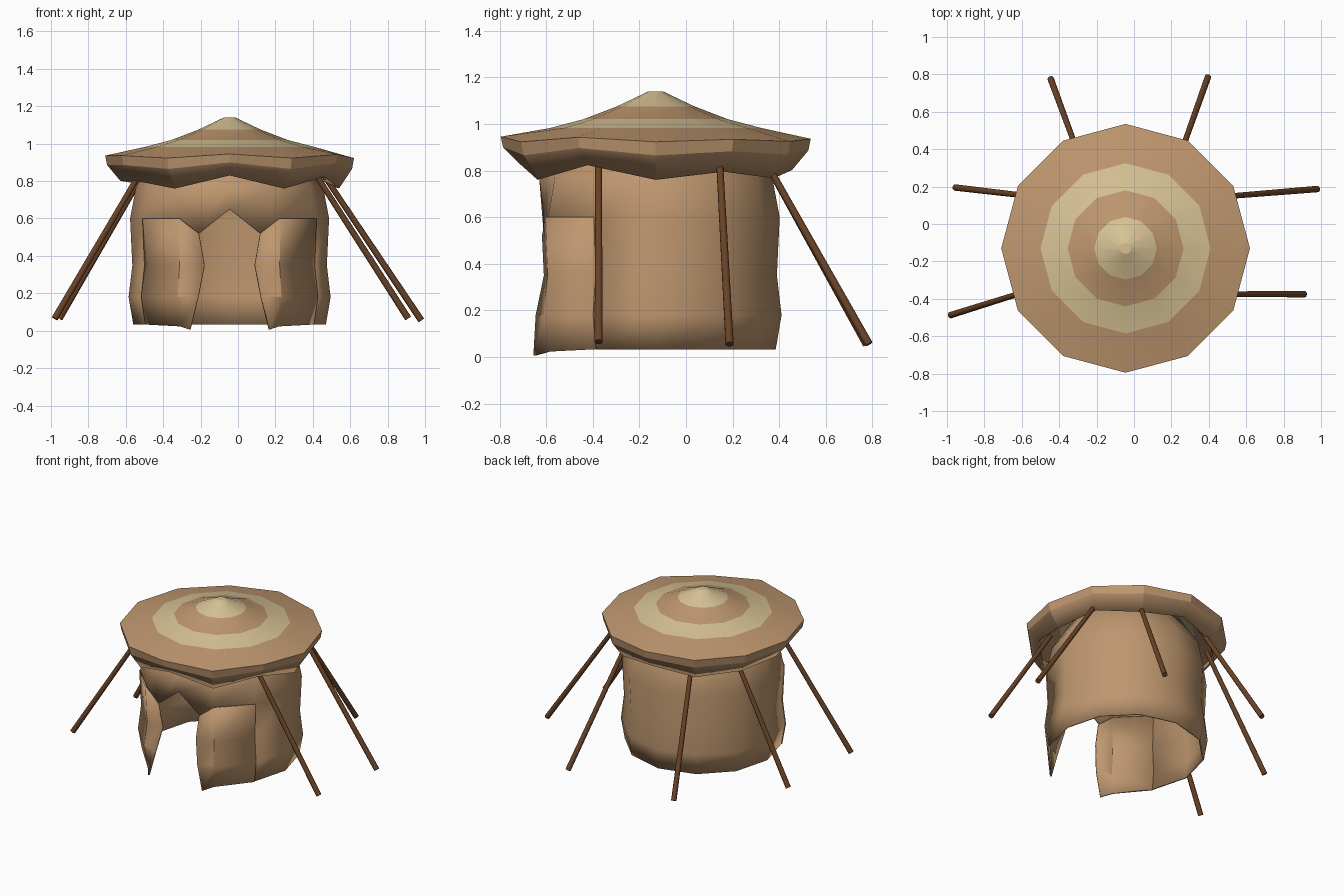
import bpy, bmesh, math
from mathutils import Vector

if "Cube" in bpy.data.objects:
    bpy.data.objects.remove(bpy.data.objects["Cube"])

CX, CY = -0.045, -0.13


def mat(name, r, g, b):
    m = bpy.data.materials.new(name)
    m.diffuse_color = (r, g, b, 1)
    m.use_nodes = True
    m.node_tree.nodes["Principled BSDF"].inputs["Base Color"].default_value = m.diffuse_color
    return m


TAN = mat("tan_cloth", .52, .31, .16)
CREAM = mat("cream_cloth", .68, .54, .30)
WOOD = mat("dark_wood", .14, .055, .02)


def ring_point(deg, r, z):
    a = math.radians(deg)
    return (CX + r * math.cos(a), CY + r * math.sin(a), z)


def make(name, verts, faces, mats, face_mats=None, thick=0.0, angle=35):
    me = bpy.data.meshes.new(name)
    me.from_pydata(verts, [], faces)
    for m in mats:
        me.materials.append(m)
    for i, p in enumerate(me.polygons):
        p.material_index = face_mats[i] if face_mats else 0
    ob = bpy.data.objects.new(name, me)
    bpy.context.collection.objects.link(ob)
    bpy.ops.object.select_all(action='DESELECT')
    ob.select_set(True)
    bpy.context.view_layer.objects.active = ob
    if angle:
        bpy.ops.object.shade_smooth_by_angle(angle=math.radians(angle))
    if thick:
        s = ob.modifiers.new("thickness", 'SOLIDIFY')
        s.thickness = thick
        s.offset = -1
    return ob


# Roof: twelve-sided striped cone with a wavy drooping rim
droop = [1, .5, .9, .4, .9, .6, .4, .4, 1, 0, 1, .1]
verts, faces, fm = [], [], []
for r, z, dz in [(.585, .83, .07), (.655, .90, .035), (.665, .945, .022),
                 (.455, .982, 0), (.31, 1.02, 0), (.167, 1.075, 0), (.03, 1.14, 0)]:
    verts += [ring_point(30 * i, r, z - dz * droop[i]) for i in range(12)]
for k, m in enumerate([0, 0, 0, 1, 0, 1]):
    for i in range(12):
        j = (i + 1) % 12
        faces.append((k * 12 + i, k * 12 + j, k * 12 + 12 + j, k * 12 + 12 + i))
        fm.append(m)
faces.append(tuple(range(72, 84)))
fm.append(1)
make("roof", verts, faces, [TAN, CREAM], fm, .012, 25)

# Wall: ring open at the front below the fourth row
rows = [(.515, .033), (.54, .18), (.52, .35), (.532, .6), (.50, .77), (.43, .88), (.37, .975)]
verts, faces = [], []
for r, z in rows:
    verts += [ring_point(30 * i, r, z) for i in range(12)]
verts[3 * 12 + 9] = (CX, -.615, .65)          # peak of the doorway
for k in range(6):
    for i in range(12):
        j = (i + 1) % 12
        if (k < 3 and i in (7, 8, 9, 10)) or (k == 3 and i in (8, 9)):
            continue
        faces.append((k * 12 + i, k * 12 + j, k * 12 + 12 + j, k * 12 + 12 + i))
n = len(verts)
verts += [(-.09 - .12, -.61, .52), (.12, -.61, .52)]   # lower corners of the peak
faces += [(44, n, 56), (n, 45, 57, 56), (45, n + 1, 58, 57), (n + 1, 46, 58)]
make("tent_wall", verts, faces, [TAN], None, .012, 35)

# Door flaps: flat panels flaring outward at the doorway edge
edge = [(.17, -.655, .006), (.125, -.645, .18), (.09, -.61, .35), (.12, -.618, .52)]
for side, name in ((1, "right_door_flap"), (-1, "left_door_flap")):
    verts, faces = [], []
    for k in range(4):
        r, z = rows[k]
        e = edge[k]
        for p in (e, ring_point(300, r + .015, z - .01 * (k == 0)), ring_point(330, r + .006, z)):
            verts.append((CX + side * (p[0] - CX), p[1], p[2]))
    for k in range(3):
        for c in range(2):
            f = (k * 3 + c, k * 3 + c + 1, k * 3 + c + 4, k * 3 + c + 3)
            faces.append(f if side > 0 else f[::-1])
    make(name, verts, faces, [TAN], None, .012, 20)

# Support poles leaning from the ground to the rim
poles = [((-.445, .775, .055), (-.283, .335, .85)),
         ((.395, .785, .055), (.235, .335, .85)),
         ((.98, .187, .055), (.44, .143, .86)),
         ((.91, -.375, .065), (.40, -.375, .86)),
         ((-.98, -.487, .065), (-.52, -.343, .85)),
         ((-.955, .195, .065), (-.50, .142, .85))]
for i, (a, b) in enumerate(poles):
    a, b = Vector(a), Vector(b)
    bm = bmesh.new()
    bmesh.ops.create_cone(bm, cap_ends=True, segments=10, radius1=.018, radius2=.015,
                          depth=(b - a).length)
    me = bpy.data.meshes.new("support_pole")
    bm.to_mesh(me)
    bm.free()
    me.materials.append(WOOD)
    ob = bpy.data.objects.new("support_pole_%d" % (i + 1), me)
    ob.location = (a + b) / 2
    ob.rotation_mode = 'QUATERNION'
    ob.rotation_quaternion = (b - a).to_track_quat('Z', 'Y')
    bpy.context.collection.objects.link(ob)
    bpy.ops.object.select_all(action='DESELECT')
    ob.select_set(True)
    bpy.context.view_layer.objects.active = ob
    bpy.ops.object.shade_smooth_by_angle(angle=math.radians(40))
